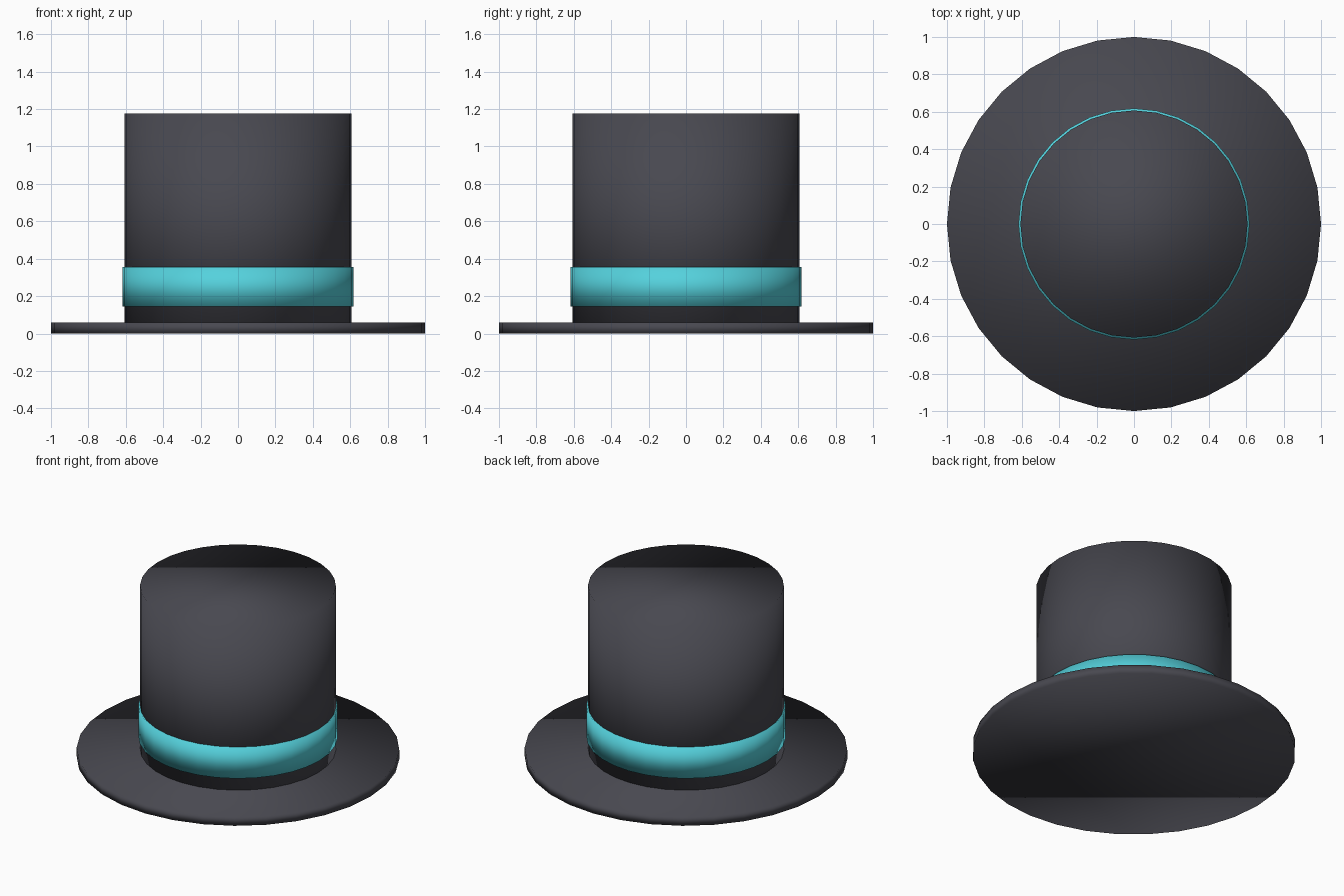
import bpy

cube = bpy.data.objects.get("Cube")
if cube:
    bpy.data.objects.remove(cube, do_unlink=True)


def make_material(name, rgb):
    mat = bpy.data.materials.new(name)
    mat.use_nodes = True
    color = (*rgb, 1.0)
    mat.diffuse_color = color
    mat.node_tree.nodes["Principled BSDF"].inputs["Base Color"].default_value = color
    return mat


def disc(name, radius, bottom, top, mat):
    """Smooth-shaded upright cylinder between two heights."""
    bpy.ops.mesh.primitive_cylinder_add(
        vertices=32, radius=radius, depth=top - bottom,
        location=(0, 0, (bottom + top) / 2))
    obj = bpy.context.object
    obj.name = name
    obj.data.materials.append(mat)
    bpy.ops.object.shade_smooth()
    return obj


felt = make_material("charcoal felt", (0.065, 0.065, 0.08))
ribbon = make_material("turquoise ribbon", (0.09, 0.64, 0.72))

# Wide flat brim, tall crown and the ribbon wrapped around it
disc("brim", 1.0, 0.0, 0.06, felt)
disc("crown", 0.607, 0.03, 1.175, felt)
disc("hat_band", 0.618, 0.145, 0.355, ribbon)
